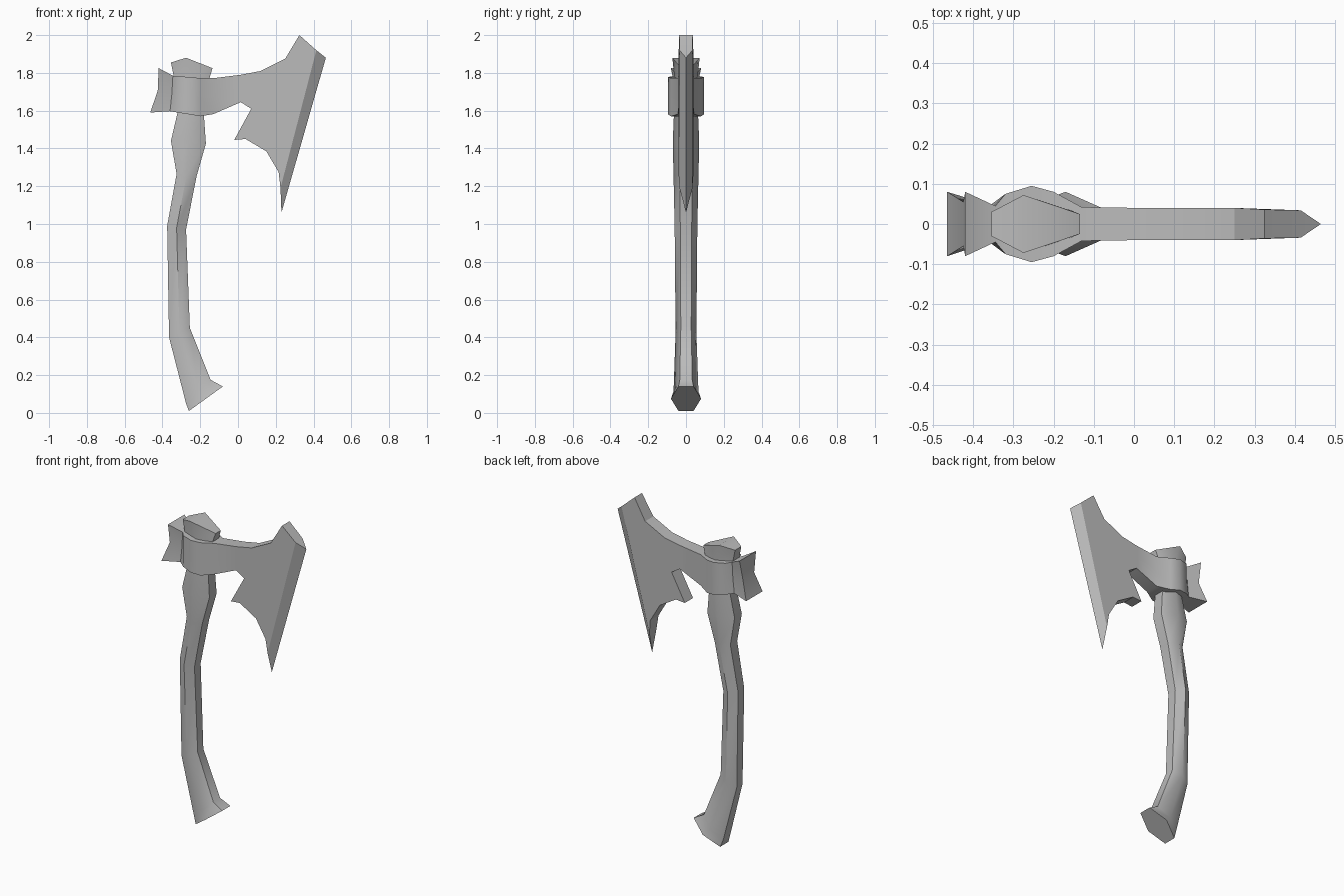
import bpy, bmesh, math
from mathutils import Vector

if "Cube" in bpy.data.objects:
    bpy.data.objects.remove(bpy.data.objects["Cube"], do_unlink=True)

grey = bpy.data.materials.new("plain grey")
grey.use_nodes = True
grey.diffuse_color = (0.5, 0.5, 0.5, 1)
grey.node_tree.nodes["Principled BSDF"].inputs["Base Color"].default_value = (0.5, 0.5, 0.5, 1)


def finish(name, bm, angle):
    bmesh.ops.recalc_face_normals(bm, faces=bm.faces)
    mesh = bpy.data.meshes.new(name)
    bm.to_mesh(mesh)
    bm.free()
    mesh.materials.append(grey)
    obj = bpy.data.objects.new(name, mesh)
    bpy.context.collection.objects.link(obj)
    bpy.ops.object.select_all(action="DESELECT")
    obj.select_set(True)
    bpy.context.view_layer.objects.active = obj
    bpy.ops.object.shade_smooth_by_angle(angle=math.radians(angle))
    return obj


def loft(bm, loops):
    """Skin closed loops of vertices, capping both ends."""
    for a, b in zip(loops, loops[1:]):
        for i in range(len(a)):
            j = (i + 1) % len(a)
            bm.faces.new((a[i], a[j], b[j], b[i]))
    return loops[0], loops[-1]


# Handle: hexagonal rings given by back point, front point and half width
rings = [
    ((-0.26, 0.01), (-0.08, 0.14), 0.08),
    ((-0.275, 0.05), (-0.145, 0.175), 0.066),
    ((-0.365, 0.40), (-0.255, 0.45), 0.055),
    ((-0.375, 0.99), (-0.275, 0.97), 0.06),
    ((-0.325, 1.265), (-0.22, 1.25), 0.066),
    ((-0.355, 1.44), (-0.17, 1.425), 0.07),
    ((-0.32, 1.59), (-0.18, 1.57), 0.064),
    ((-0.34, 1.78), (-0.15, 1.775), 0.062),
]
bm = bmesh.new()
loops = []
for back, front, w in rings:
    b, f = Vector((back[0], 0, back[1])), Vector((front[0], 0, front[1]))
    mid, side = (b + f) / 2, Vector((0, w, 0))
    pts = (f + side / 2, mid + side, b + side / 2, b - side / 2, mid - side, f - side / 2)
    loops.append([bm.verts.new(p) for p in pts])
# Flared knob with a ridged top
top = [(-0.135, 0.025, 1.825), (-0.275, 0.072, 1.88), (-0.355, 0.03, 1.855)]
top += [(x, -y, z) for x, y, z in reversed(top)]
loops.append([bm.verts.new(p) for p in top])
first, last = loft(bm, loops)
bm.faces.new(first)
bm.faces.new((last[0], last[1], last[4], last[5]))
bm.faces.new(last[1:5])
finish("handle", bm, 50)

# Collar and poll: columns of (x, z, half width) from top to bottom
columns = [
    ((-0.42, 1.825, 0.08), (-0.425, 1.705, 0.055), (-0.465, 1.59, 0.08)),
    ((-0.345, 1.785, 0.045), (-0.35, 1.69, 0.045), (-0.36, 1.597, 0.045)),
]
for x, y, zt, zb in ((-0.32, 0.075, 1.782, 1.59), (-0.255, 0.095, 1.778, 1.58),
                     (-0.2, 0.08, 1.772, 1.57), (-0.13, 0.042, 1.772, 1.582),
                     (0.015, 0.04, 1.79, 1.645)):
    columns.append(((x, zt, y), (x, (zt + zb) / 2, y), (x, zb, y)))
bm = bmesh.new()
loops = []
for col in columns:
    pts = [(x, -w, z) for x, z, w in col] + [(x, w, z) for x, z, w in reversed(col)]
    loops.append([bm.verts.new(p) for p in pts])
first, last = loft(bm, loops)
bm.faces.new((first[0], first[1], first[4], first[5]))
bm.faces.new(first[1:5])
bm.faces.new(last)
finish("collar_and_poll", bm, 40)

# Blade: side outline (x, z, half width), bevelled to a centre cutting edge
outline = [
    (0.015, 1.79, 0.04), (0.12, 1.81, 0.04), (0.25, 1.875, 0.04),
    (0.325, 2.0, 0.036), (0.415, 1.92, 0.034), (0.225, 1.19, 0.034),
    (0.215, 1.275, 0.04), (0.15, 1.385, 0.04), (0.04, 1.45, 0.04),
    (-0.02, 1.445, 0.04), (0.07, 1.61, 0.04), (0.015, 1.645, 0.04),
]
bm = bmesh.new()
sides = [[bm.verts.new((x, s * y, z)) for x, z, y in outline] for s in (-1, 1)]
edge = [bm.verts.new((0.465, 0, 1.88)), bm.verts.new((0.23, 0, 1.06))]
heel, toe = 4, 5
for side in sides:
    bm.faces.new(side)
    bm.faces.new((side[heel], edge[0], edge[1], side[toe]))
for i in range(len(outline)):
    if i != heel:
        j = (i + 1) % len(outline)
        bm.faces.new((sides[0][i], sides[0][j], sides[1][j], sides[1][i]))
for k, e in ((heel, edge[0]), (toe, edge[1])):
    bm.faces.new((sides[0][k], e, sides[1][k]))
finish("blade", bm, 20)
